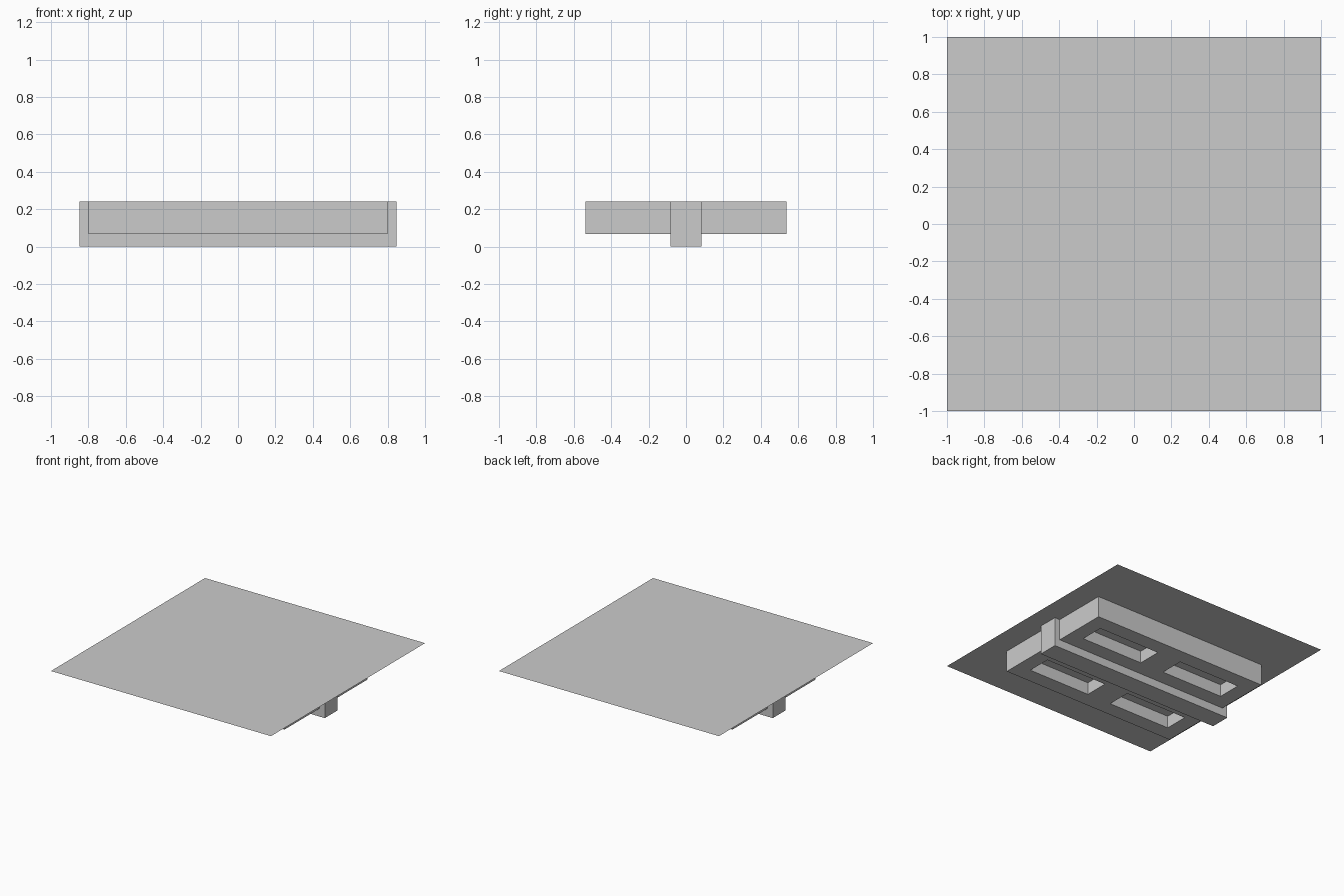
import bpy

old = bpy.data.objects.get("Cube")
if old:
    bpy.data.objects.remove(old, do_unlink=True)

TOP = 0.243        # height of the sheet
BODY_BOTTOM = 0.067

grey = bpy.data.materials.new("light_grey")
grey.use_nodes = True
grey.diffuse_color = (0.6, 0.6, 0.6, 1)
bsdf = next(n for n in grey.node_tree.nodes if n.type == 'BSDF_PRINCIPLED')
bsdf.inputs["Base Color"].default_value = grey.diffuse_color


def box(name, x, y, z):
    """Box spanning the given (low, high) ranges."""
    mid = [(a + b) / 2 for a, b in (x, y, z)]
    bpy.ops.mesh.primitive_cube_add(size=1, location=mid)
    ob = bpy.context.object
    ob.name = name
    ob.scale = [b - a for a, b in (x, y, z)]
    bpy.ops.object.transform_apply(location=False, rotation=False, scale=True)
    ob.data.materials.append(grey)
    return ob


# Flat square sheet on top, without thickness
bpy.ops.mesh.primitive_plane_add(size=2, location=(0, 0, TOP))
sheet = bpy.context.object
sheet.name = "top_sheet"
sheet.data.materials.append(grey)

# Wide body under the sheet
body = box("body", (-0.8, 0.8), (-0.538, 0.538), (BODY_BOTTOM, TOP - 0.001))

# Four rectangular pockets cut into the underside
for sx in (-1, 1):
    for sy in (-1, 1):
        cutter = box("pocket_cutter",
                     sorted((sx * 0.11, sx * 0.675)),
                     sorted((sy * 0.21, sy * 0.41)),
                     (BODY_BOTTOM - 0.1, BODY_BOTTOM + 0.1))
        cutter.hide_render = True
        mod = body.modifiers.new("pocket", 'BOOLEAN')
        mod.operation = 'DIFFERENCE'
        mod.solver = 'EXACT'
        mod.object = cutter
        bpy.context.view_layer.objects.active = body
        bpy.ops.object.modifier_apply(modifier=mod.name)
        bpy.data.objects.remove(cutter, do_unlink=True)

# Long centre beam, deeper and slightly longer than the body
box("centre_beam", (-0.847, 0.847), (-0.083, 0.083), (0, TOP - 0.001))
